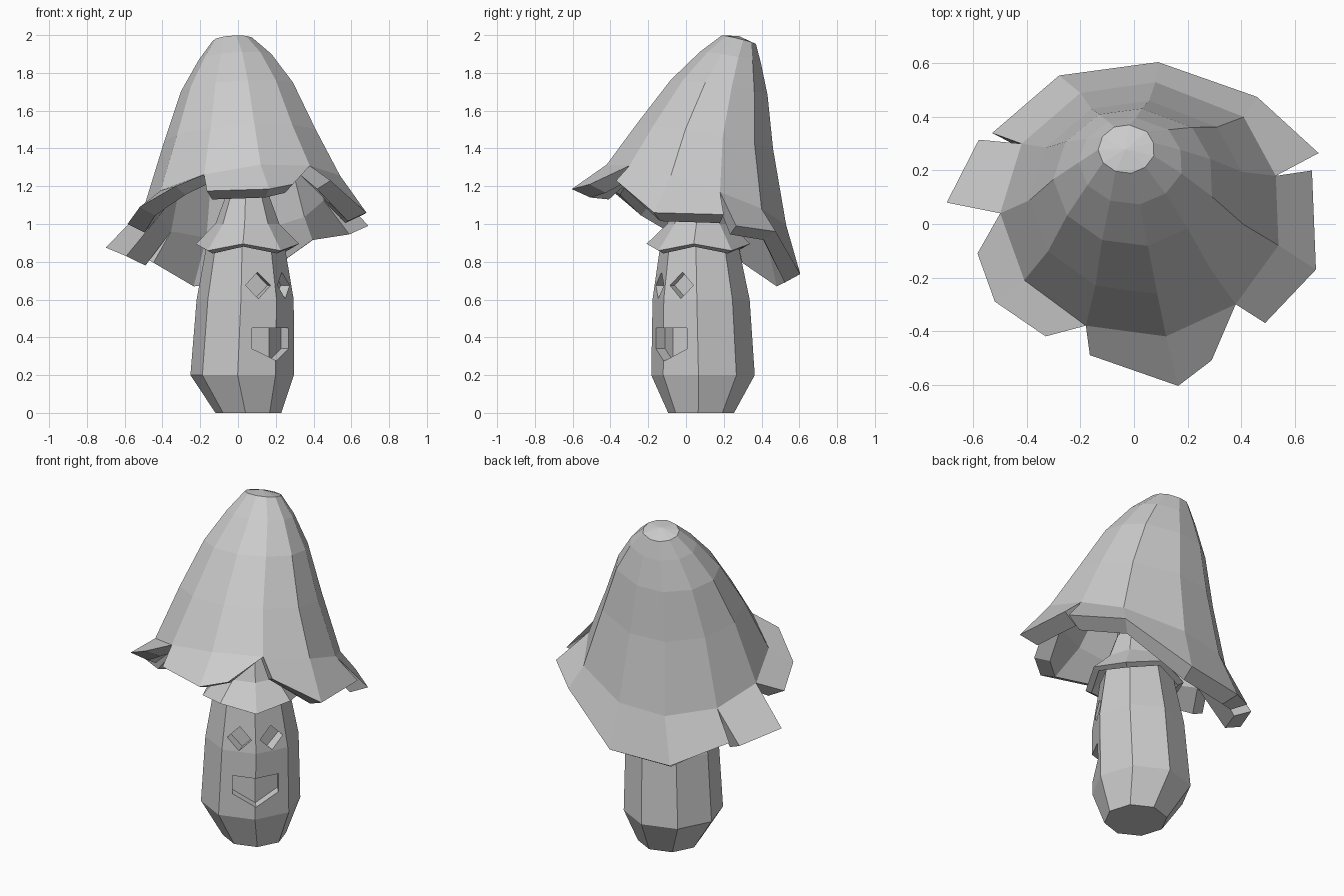
import bpy, bmesh
from math import sin, cos, radians
from mathutils import Vector

old = bpy.data.objects.get("Cube")
if old:
    bpy.data.objects.remove(old)

grey = bpy.data.materials.new("plain_grey")
grey.use_nodes = True
shade = (0.6, 0.6, 0.6, 1)
grey.diffuse_color = shade
grey.node_tree.nodes["Principled BSDF"].inputs["Base Color"].default_value = shade


def make(name, verts, faces):
    mesh = bpy.data.meshes.new(name)
    bm = bmesh.new()
    points = [bm.verts.new(v) for v in verts]
    for face in faces:
        bm.faces.new([points[i] for i in face])
    bmesh.ops.recalc_face_normals(bm, faces=bm.faces)
    bm.to_mesh(mesh)
    bm.free()
    mesh.materials.append(grey)
    obj = bpy.data.objects.new(name, mesh)
    bpy.context.scene.collection.objects.link(obj)
    return obj


def bridge(rings, sides):
    return [(r * sides + i, r * sides + (i + 1) % sides,
             (r + 1) * sides + (i + 1) % sides, (r + 1) * sides + i)
            for r in range(rings - 1) for i in range(sides)]


def make_shell(name, verts, faces, axis, scale, drop):
    """Close an open surface with a shrunken, lowered lining and walls along its borders."""
    n = len(verts)
    lining = []
    for v in map(Vector, verts):
        centre = axis(v.z)
        inner = centre + (v - centre) * scale
        inner.z -= drop
        lining.append(inner)
    edges = {}
    for face in faces:
        for a, b in zip(face, list(face[1:]) + [face[0]]):
            edges.setdefault(frozenset((a, b)), []).append((a, b))
    walls = [(b, a, a + n, b + n) for used in edges.values() if len(used) == 1
             for a, b in used]
    return make(name, list(verts) + lining,
                faces + [[i + n for i in f] for f in faces] + walls)


SIDES = 8
TURN = -5


def octagon(x, y, z, radius, wave=0):
    ring = []
    for i in range(SIDES):
        a = radians(TURN + 360 * i / SIDES)
        ring.append((x + radius * cos(a), y + radius * sin(a), z + wave * (-1) ** i))
    return ring


# Stem: faceted octagonal body running up into the cap
profile = [(.055, .08, 0, .175), (.022, .09, .2, .275), (.038, .08, .6, .258),
           (.04, .07, .9, .205), (.05, .07, 1.05, .12), (.04, .09, 1.45, .09)]
verts = [v for p in profile for v in octagon(*p)]
faces = bridge(len(profile), SIDES)
faces += [range(SIDES), range(len(verts) - SIDES, len(verts))]
stem = make("stem", verts, faces)

# Collar: flared skirt with a wavy hem
skirt = [(.05, .07, 1.15, .115, 0), (.05, .07, 1.0, .17, 0), (.05, .065, .877, .275, .018)]
make_shell("collar", [v for p in skirt for v in octagon(*p)], bridge(len(skirt), SIDES),
           lambda z: Vector((.05, .07, z)), .88, .015)


# Face openings: cutters pushed into the stem along a direction
def carve(name, angle, outline, height, depth, bend=0):
    a = radians(angle)
    out = Vector((cos(a), sin(a), 0))
    side = Vector((-sin(a), cos(a), 0))
    base = Vector((.036, .084, height))

    def layer(reach, slope):
        return [base + side * u + Vector((0, 0, w)) + out * (reach - slope * abs(u))
                for u, w in outline]
    n = len(outline)
    cutter = make(name, layer(depth, bend) + layer(.4, 0),
                  bridge(2, n) + ([(0, 1, 4, 5), (1, 2, 3, 4)] if n == 6 else [range(n)])
                  + [range(n, 2 * n)])
    cutter.hide_render = True
    cutter.hide_viewport = True
    mod = stem.modifiers.new(name, "BOOLEAN")
    mod.operation = "DIFFERENCE"
    mod.solver = "EXACT"
    mod.object = cutter


E = .07
for label, angle in (("right", 287.5), ("left", 332.5)):
    carve(label + "_eye_cutter", angle, [(-E, 0), (0, E), (E, 0), (0, -E)], .675, .178)
W = .127
mouth = [(-W, .09), (0, .09), (W, .09), (W, -.02), (0, -.085), (-W, -.02)]
carve("mouth_cutter", 310, mouth, .36, .2, .414)

# Cap: rim outline, then smaller rings that lean back to the tip
rim = [(-.5, .04), (-.41, -.21), (-.18, -.38), (.12, -.42), (.38, -.3), (.54, -.08),
       (.53, .18), (.41, .4), (.08, .53), (-.2, .49), (-.42, .3)]
N = len(rim)
mid = Vector((.02, .055))
cap_verts = [(x, y, 1.16 + .13 * x - .33 * y) for x, y in rim]
# each ring: centre x, centre y, height, scale in x, scale in y, backward tilt
for cx, cy, z, sx, sy, tilt in [(.01, .1, 1.46, .77, .76, .18), (-.005, .175, 1.72, .57, .54, .15),
                                (-.015, .235, 1.88, .37, .34, .18), (-.03, .28, 1.975, .2, .19, .25)]:
    for x, y in rim:
        dx, dy = (x - mid.x) * sx, (y - mid.y) * sy
        cap_verts.append((cx + dx, cy + dy, z + .06 * dx - tilt * dy))
cap_faces = bridge(5, N)

# Tip: shallow fan closing the top ring
tip = len(cap_verts)
cap_verts.append((-.03, .28, 1.995))
cap_faces += [(4 * N + i, 4 * N + (i + 1) % N, tip) for i in range(N)]

# Brim flaps: each hangs from a run of rim corners, leaving notches between them
flaps = [
    (0, [(-.585, -.11, 1.0), (-.52, -.29, 1.09), (-.33, -.42, 1.2)]),
    (2, [(-.165, -.49, 1.175), (.165, -.605, 1.185), (.29, -.51, 1.21)]),
    (4, [(.49, -.37, 1.23), (.68, -.17, 1.06), (.665, .2, 1.05)]),
    (6, [(.69, .265, .99), (.46, .475, .96), (.09, .605, .735), (-.28, .555, .715), (-.53, .34, .84)]),
    (10, [(-.58, .315, .825), (-.7, .08, .875)]),
]
for start, edge in flaps:
    first = len(cap_verts)
    cap_verts += edge
    for k in range(len(edge) - 1):
        a, b = (start + k) % N, (start + k + 1) % N
        cap_faces.append((a, b, first + k + 1, first + k))


def lean(z):
    """Centre line of the cap, upright at the brim and leaning back towards the tip."""
    t = max(0, (z - 1.2) / .8)
    return Vector((.02 - .05 * t, .055 + .225 * t, z))


make_shell("cap", cap_verts, cap_faces, lean, .85, .045)
